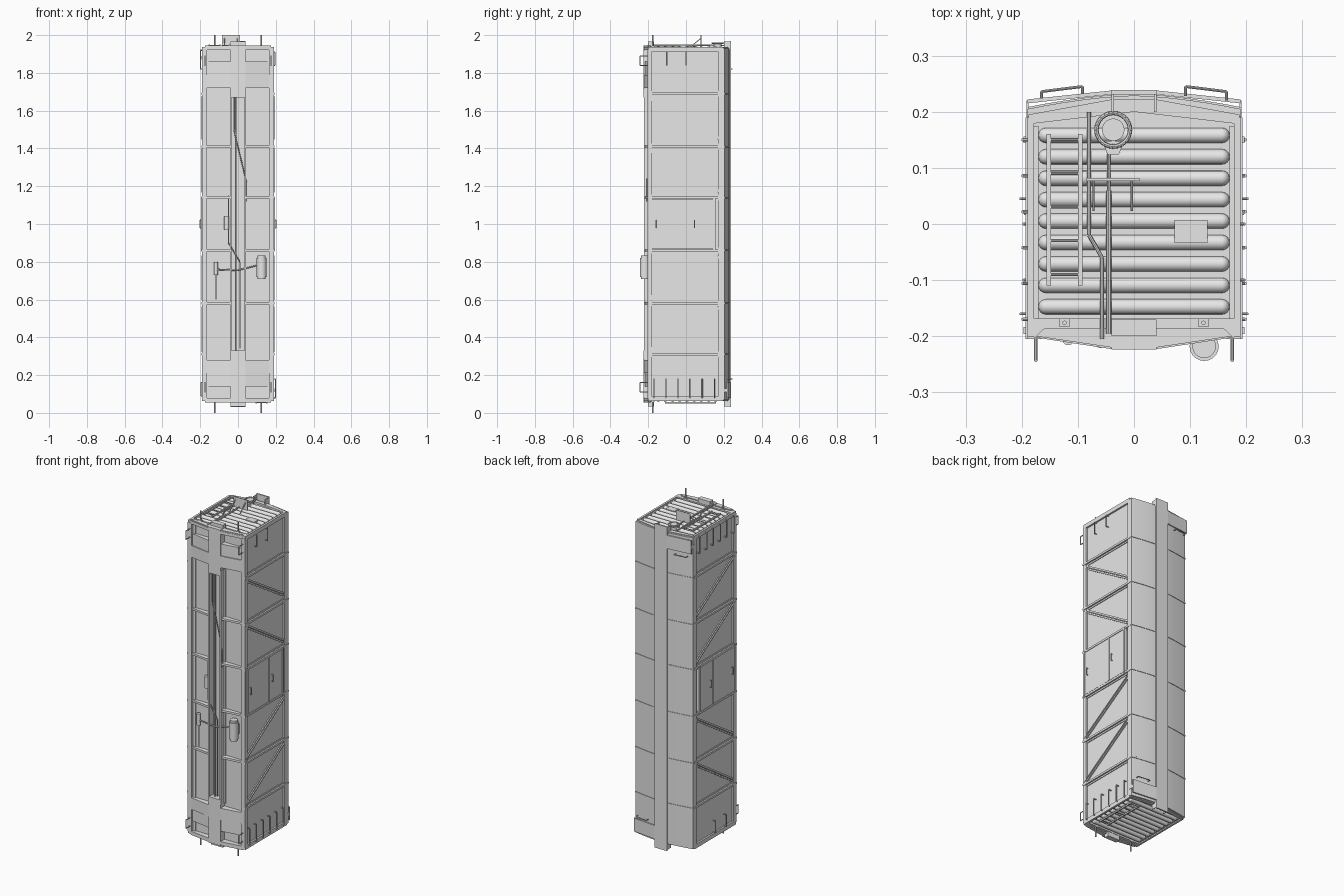
import bpy, bmesh, math
from mathutils import Vector, Matrix

old = bpy.data.objects.get("Cube")
if old:
    bpy.data.objects.remove(old, do_unlink=True)

grey = bpy.data.materials.new("plain_grey")
grey.use_nodes = True
grey.diffuse_color = (0.8, 0.8, 0.8, 1)
grey.node_tree.nodes["Principled BSDF"].inputs["Base Color"].default_value = (0.8, 0.8, 0.8, 1)


def finish(name, bm, smooth=False):
    bmesh.ops.recalc_face_normals(bm, faces=bm.faces)
    me = bpy.data.meshes.new(name)
    bm.to_mesh(me)
    bm.free()
    me.materials.append(grey)
    ob = bpy.data.objects.new(name, me)
    bpy.context.collection.objects.link(ob)
    if smooth:
        bpy.ops.object.select_all(action='DESELECT')
        ob.select_set(True)
        bpy.context.view_layer.objects.active = ob
        bpy.ops.object.shade_smooth_by_angle(angle=math.radians(40))
    return ob


def box(name, x, y, z):
    bm = bmesh.new()
    mid = Vector([(a + b) / 2 for a, b in (x, y, z)])
    size = [abs(b - a) for a, b in (x, y, z)]
    bmesh.ops.create_cube(bm, size=1, matrix=Matrix.Translation(mid) @ Matrix.Diagonal((*size, 1)))
    return finish(name, bm)


def prism(name, outline, z0, z1, smooth=False):
    bm = bmesh.new()
    face = bm.faces.new([bm.verts.new((x, y, z0)) for x, y in outline])
    ext = bmesh.ops.extrude_face_region(bm, geom=[face])
    verts = [g for g in ext["geom"] if isinstance(g, bmesh.types.BMVert)]
    bmesh.ops.translate(bm, verts=verts, vec=(0, 0, z1 - z0))
    return finish(name, bm, smooth)


def rod(name, points, r, sides=8, ball=False):
    bm = bmesh.new()
    pts = [Vector(p) for p in points]
    for a, b in zip(pts, pts[1:]):
        d = b - a
        m = Matrix.Translation((a + b) / 2) @ d.to_track_quat('Z', 'Y').to_matrix().to_4x4()
        bmesh.ops.create_cone(bm, cap_ends=not ball, segments=sides, radius1=r, radius2=r,
                              depth=d.length, matrix=m)
    if ball:
        for p in (pts[0], pts[-1]):
            bmesh.ops.create_uvsphere(bm, u_segments=sides, v_segments=8, radius=r,
                                      matrix=Matrix.Translation(p))
    return finish(name, bm, True)


def beam(name, a, b, width, x0, x1):
    # flat bar in the y-z plane between two (y, z) points
    a, b = Vector(a), Vector(b)
    n = (b - a).normalized().orthogonal() * width / 2
    bm = bmesh.new()
    rings = [[bm.verts.new((x, p.x, p.y)) for p in (a + n, b + n, b - n, a - n)] for x in (x0, x1)]
    bm.faces.new(rings[0])
    bm.faces.new(rings[1])
    for i in range(4):
        j = (i + 1) % 4
        bm.faces.new((rings[0][i], rings[0][j], rings[1][j], rings[1][i]))
    return finish(name, bm)


def roof_y(x):
    return 0.229 - 0.024 * (abs(x) / 0.19) ** 1.6


joints = [0.31, 0.58, 0.86, 1.14, 1.41, 1.69]
BOT, TOP = 0.075, 1.925

# body shell and arched roof
prism("body_shell", [(-.18, -.185), (.18, -.185), (.18, .19), (0, .21), (-.18, .19)], BOT, TOP)
xs = [-0.19 + 0.38 * i / 12 for i in range(13)]
prism("roof", [(x, roof_y(x)) for x in xs] + [(x, roof_y(x) - 0.014) for x in reversed(xs)],
      0.068, 1.932, True)
for z in joints:
    prism("roof_seam", [(x * 1.01, roof_y(x) + 0.003) for x in xs]
          + [(x * 1.01, roof_y(x) - 0.015) for x in reversed(xs)], z - .004, z + .004, True)
box("running_board", (-.04, .04), (.231, .239), (.03, 1.97))

# side frames, braces and doors
for s in (1, -1):
    box("top_rail", (s * .178, s * .19), (.17, .198), (BOT, TOP))
    box("side_sill", (s * .165, s * .19), (-.205, -.18), (BOT, TOP))
    for z in (BOT + .006, TOP - .006):
        box("corner_post", (s * .178, s * .19), (-.2, .19), (z - .006, z + .006))
    for z in joints:
        box("side_post", (s * .178, s * .193), (-.205, .19), (z - .006, z + .006))
        box("post_flange", (s * .178, s * .184), (-.2, .18), (z - .015, z + .015))
    for low, high in ((.325, .56), (.6, .83), (1.4, 1.17), (1.675, 1.45)):
        beam("diagonal_brace", (-.195, low), (.168, high), .022, s * .178, s * .186)
        beam("brace_web", (-.195, low), (.168, high), .006, s * .178, s * .192)
    box("door", (s * .178, s * .192), (-.19, .145), (.868, 1.132))
    box("door_strip", (s * .19, s * .196), (.016, .022), (.868, 1.132))
    for y in (-.16, .045):
        rod("door_handle", [(s * .19, y, .98), (s * .202, y, .98), (s * .202, y, 1.02),
                            (s * .19, y, 1.02)], .0025)
    for y in (-.19, .15):
        box("door_track", (s * .178, s * .197), (y - .006, y + .006), (.86, 1.14))

# underframe
for s in (1, -1):
    box("centre_sill_web", (s * .034, s * .042), (-.222, -.18), (.3, 1.7))
    box("centre_sill_flange", (s * .034, s * .052), (-.192, -.186), (.3, 1.7))
    box("floor_stringer", (s * .15, s * .166), (-.19, -.18), (BOT, TOP))
taper = [(-.185, -.18), (-.185, -.2), (-.04, -.223), (.04, -.223), (.185, -.2), (.185, -.18)]
for s in (1, -1):
    box("draft_sill", (-.04, .04), (-.224, -.18), (1 + s * .67, 1 + s * .945))
    prism("bolster", taper, 1 + s * .72, 1 + s * .79)
    prism("bolster_cover", [(x * .9, y + .004) for x, y in taper], 1 + s * .79, 1 + s * .86)
    box("sill_pocket", (-.04, .04), (-.2, -.17), (1 + s * .92, 1 + s * .965))
for z in joints[1:5]:
    prism("cross_bearer", [(x, y + .003) for x, y in taper[:2]] + [(-.04, -.216), (-.04, -.18)],
          z - .006, z + .006)
    prism("cross_bearer", [(.04, -.18), (.04, -.216)] + [(x, y + .003) for x, y in taper[4:]],
          z - .006, z + .006)

# brake gear below the floor
rod("air_cylinder", [(.125, -.218, .72), (.125, -.218, .82)], .026, 20)
rod("air_cylinder_cap", [(.125, -.218, .708), (.125, -.218, .832)], .021, 20)
box("cylinder_bracket", (.11, .14), (-.21, -.18), (.74, .8))
rod("brake_lever", [(-.12, -.205, .76), (0, -.215, .755), (.1, -.21, .78)], .004)
rod("brake_pull_rod", [(-.022, -.21, 1.67), (-.022, -.21, 1.5), (.045, -.21, 1.22),
                       (.045, -.21, 1.12)], .003)
rod("lower_pull_rod", [(-.05, -.21, 1.15), (-.05, -.21, .9), (.01, -.21, .8), (.01, -.21, .34)], .003)
rod("train_pipe", [(-.012, -.2, .32), (-.012, -.2, 1.68)], .005)
rod("control_valve", [(-.117, -.205, .73), (-.117, -.205, .8)], .011, 12)
rod("valve_pipe", [(-.117, -.2, .6), (-.117, -.2, .73)], .003)
rod("small_reservoir", [(-.06, -.208, .97), (-.06, -.208, 1.04)], .013, 12)

# corrugated ends, safety fittings and ladders
for s in (1, -1):
    def h(v):
        return 1 + s * v

    for i in range(9):
        y = .158 - i * .0382
        rod("end_rib", [(-.157, y, h(.927)), (.157, y, h(.927))], .0135, 16, True)
    for sx in (1, -1):
        box("end_corner_post", (sx * .178, sx * .19), (-.2, .19), (h(.92), h(.938)))
        box("end_post_flange", (sx * .17, sx * .18), (-.17, .175), (h(.92), h(.931)))
        # rods, stirrups and roof walks
        box("rod_socket", (sx * .115, sx * .133), (-.184, -.168), (h(.92), h(.942)))
        rod("end_rod", [(sx * .124, -.176, h(.93)), (sx * .124, -.176, h(1))], .004)
        rod("step_stirrup", [(sx * .175, -.19, h(.84)), (sx * .175, -.243, h(.84)),
                             (sx * .175, -.243, h(.89)), (sx * .175, -.19, h(.89))], .003)
        box("walk_bracket", (sx * .036, sx * .04), (.2, .235), (h(.925), h(.965)))
    prism("end_sill", [(-.19, -.168), (-.19, -.2), (-.04, -.223), (.04, -.223), (.19, -.2),
                       (.19, -.168)], h(.92), h(.938))
    prism("end_sill_lip", [(-.175, -.2), (-.16, -.186), (.16, -.186), (.175, -.2), (.04, -.22),
                           (-.04, -.22)], h(.93), h(.944))
    prism("end_fascia", [(-.188, .178), (0, .2), (.188, .178), (.188, .195), (.04, .222),
                         (-.04, .222), (-.188, .195)], h(.92), h(.936))
    # side walk over one roof corner with its grab iron
    prism("corner_walk", [(-s * .04, .231), (-s * .19, .215), (-s * .19, .222), (-s * .04, .238)],
          h(.84), h(.92))
    box("corner_walk_bracket", (-s * .188, -s * .192), (.19, .22), (h(.87), h(.89)))
    rod("roof_grab", [(-s * .165, .22, h(.82)), (-s * .165, .236, h(.82)), (-s * .092, .245, h(.82)),
                      (-s * .092, .228, h(.82))], .0025)
    # side ladder and handholds
    for i in range(6):
        y = -.17 + i * .064
        rod("ladder_rung", [(-s * .18, y, h(.82)), (-s * .198, y, h(.82)), (-s * .198, y, h(.92)),
                            (-s * .18, y, h(.92))], .003)
    for y in (-.1, 0):
        rod("side_handhold", [(s * .178, y, h(.84)), (s * .197, y, h(.84)), (s * .197, y, h(.91)),
                              (s * .178, y, h(.91))], .0025)
    # end ladder
    for x in (.152, .096):
        box("end_ladder_rail", (-s * (x - .004), -s * (x + .004)), (-.11, .16), (h(.942), h(.95)))
    for i in range(5):
        y = .15 - i * .06
        rod("end_ladder_rung", [(-s * .152, y, h(.946)), (-s * .096, y, h(.946))], .0025)

# hand brake on the upper end
cx, cy = -.037, .168
ring = [(cx + .03 * math.cos(i * math.pi / 12), cy + .03 * math.sin(i * math.pi / 12), 1.958)
        for i in range(25)]
rod("brake_wheel_rim", ring, .004)
rod("brake_gear_case", [(cx, cy, 1.92), (cx, cy, 1.96)], .02, 24)
prism("brake_case_tail", [(cx - .02, cy - .02), (cx - .01, .124), (cx + .01, .124),
                          (cx + .02, cy - .02)], 1.925, 1.948)
rod("brake_chain", [(-.045, .125, 1.946), (-.045, .06, 1.946)], .003)
rod("brake_rod", [(-.045, .06, 1.946), (-.045, -.195, 1.946)], .005)
rod("brake_pipe", [(-.08, .2, 1.945), (-.08, -.02, 1.945), (-.057, -.06, 1.945),
                   (-.057, -.205, 1.945)], .0035)
box("brake_platform", (-.085, .01), (.077, .082), (1.937, 2.0))
for x in (-.072, -.004):
    beam("platform_brace", (.08, 1.985), (.025, 1.938), .005, x - .002, x + .002)
box("end_placard", (.072, .131), (-.034, .007), (1.93, 1.945))
